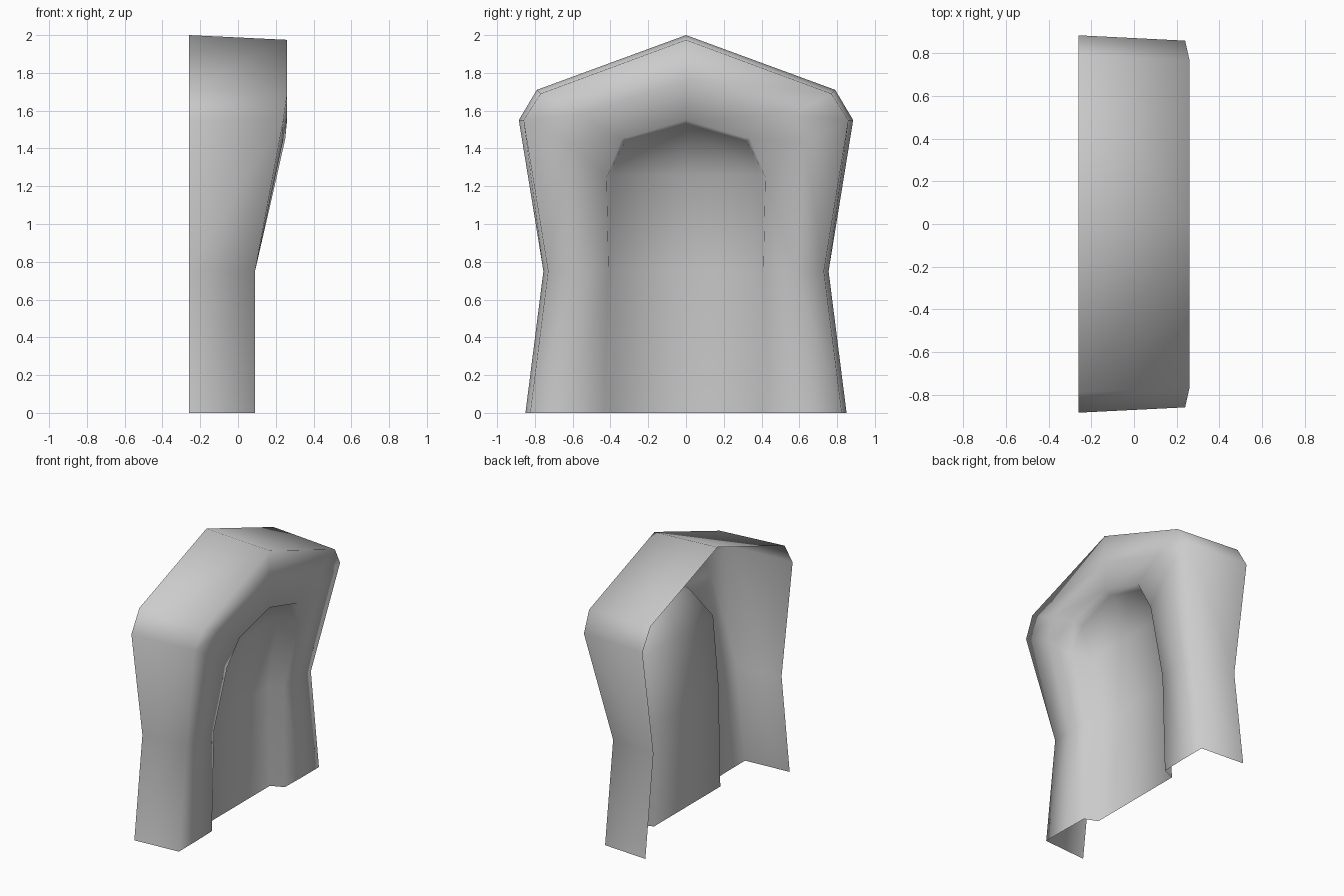
import bpy
import bmesh

cube = bpy.data.objects.get("Cube")
if cube:
    bpy.data.objects.remove(cube, do_unlink=True)

grey = bpy.data.materials.new("plain_grey")
grey.use_nodes = True
colour = (0.6, 0.6, 0.6, 1)
grey.diffuse_color = colour
grey.node_tree.nodes["Principled BSDF"].inputs["Base Color"].default_value = colour

# Half arch loops from the floor to the apex, each point (x, y, z)
outer = [(.85, 0), (.755, .75), (.885, 1.55), (.79, 1.71), (0, 2)]
back_rim = [(-.26, y, z) for y, z in outer]
front_rim = [(.09, .825, 0), (.09, .73, .75), (.24, .86, 1.55), (.26, .77, 1.69), (.26, 0, 1.975)]
face_middle = [(.09, .63, 0), (.09, .58, .75), (.235, .63, 1.43), (.26, .56, 1.58), (.26, 0, 1.76)]
opening_rim = [(.085, .43, 0), (.09, .41, .75), (.205, .42, 1.25), (.25, .34, 1.45), (.26, 0, 1.55)]
recess_edge = [(-.01, .39, 0), (-.01, .37, .75), (.05, .39, 1.26), (.19, .32, 1.44), (.2, 0, 1.53)]

bm = bmesh.new()
loops = [[bm.verts.new(p) for p in loop]
         for loop in (back_rim, front_rim, face_middle, opening_rim, recess_edge)]

# Side band, front face and step into the recess
for a, b in zip(loops, loops[1:]):
    for i in range(len(a) - 1):
        bm.faces.new((a[i], a[i + 1], b[i + 1], b[i]))

# Recessed panel between the edge and the centre line
edge = loops[-1]
centre = [bm.verts.new((v.co.x, 0, v.co.z)) for v in edge[:3]]
for i in range(2):
    bm.faces.new((edge[i], edge[i + 1], centre[i + 1], centre[i]))
bm.faces.new((edge[2], edge[3], edge[4], centre[2]))

bmesh.ops.recalc_face_normals(bm, faces=bm.faces)
bm.faces.ensure_lookup_table()
bm.normal_update()
if bm.faces[0].normal.y < 0:
    bmesh.ops.reverse_faces(bm, faces=bm.faces)
for face in bm.faces:
    face.smooth = True

mesh = bpy.data.meshes.new("arched_shell")
bm.to_mesh(mesh)
bm.free()
mesh.materials.append(grey)
shell = bpy.data.objects.new("arched_shell", mesh)
bpy.context.collection.objects.link(shell)

# Other half
mirror = shell.modifiers.new("mirror", 'MIRROR')
mirror.use_axis = (False, True, False)
mirror.use_clip = True
mirror.merge_threshold = 0.001
